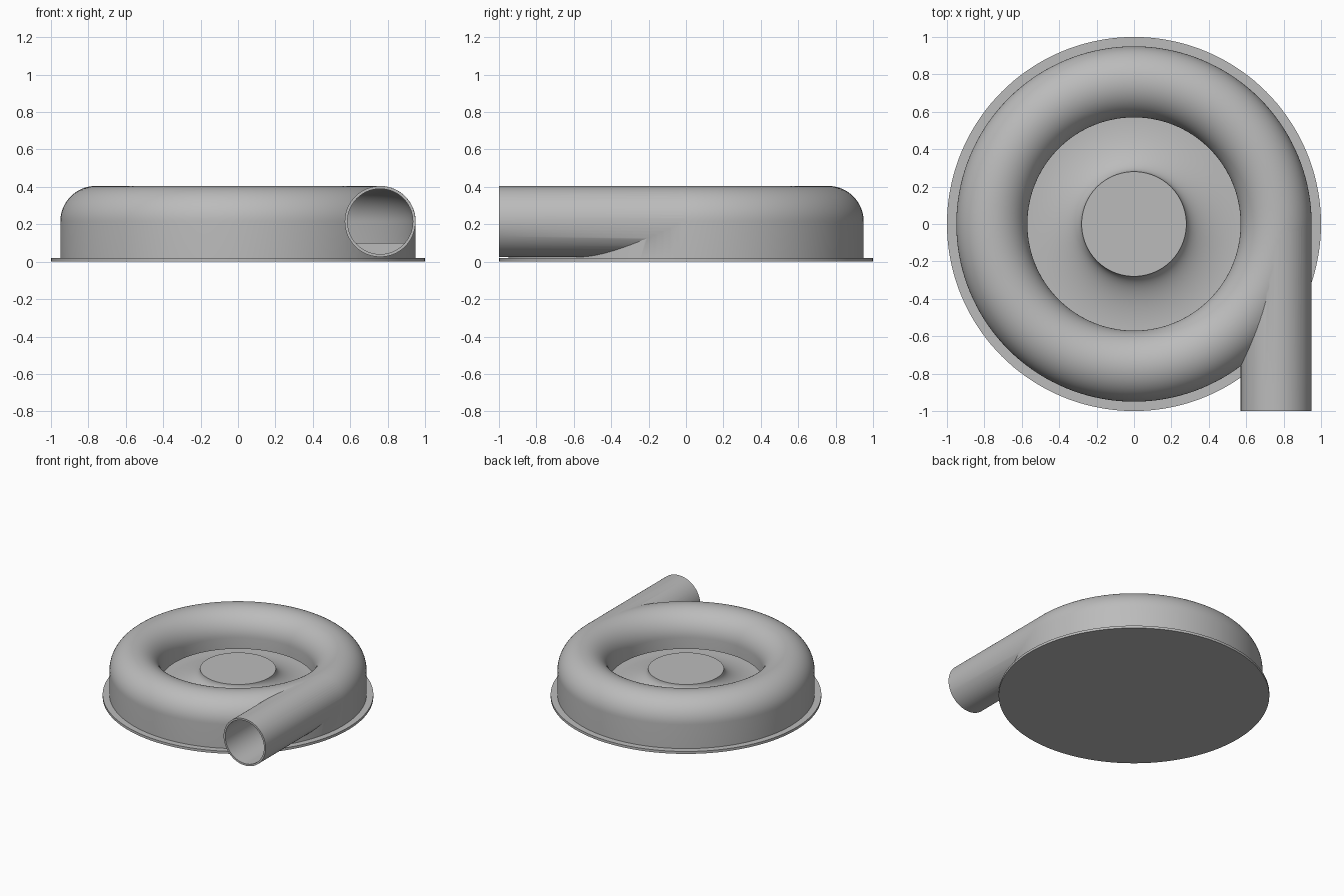
import bpy, bmesh
from math import pi, sin, cos
from mathutils import Vector

cube = bpy.data.objects.get("Cube")
if cube:
    bpy.data.objects.remove(cube, do_unlink=True)

RING, TUBE, MID = 0.76, 0.19, 0.215   # volute path radius, tube radius, centre height
CAVITY = 0.176                        # inner radius of the hollow volute
FLOOR, LIP, HUB_TOP = 0.10, 0.125, 0.23
HUB = 0.28

grey = bpy.data.materials.new("light_grey")
grey.use_nodes = True
grey.diffuse_color = (0.5, 0.5, 0.5, 1)
grey.node_tree.nodes["Principled BSDF"].inputs["Base Color"].default_value = grey.diffuse_color


def arc(cx, cz, rx, rz, start, end, steps):
    """Points along an elliptical arc in the XZ plane."""
    angles = [start + (end - start) * i / steps for i in range(steps + 1)]
    return [(cx + rx * cos(a), cz + rz * sin(a)) for a in angles]


def lathe(name, profile, steps=144):
    """Revolve a radius/height profile about the vertical axis."""
    bm = bmesh.new()
    verts = [bm.verts.new((r, 0, z)) for r, z in profile]
    edges = [bm.edges.new(pair) for pair in zip(verts, verts[1:])]
    bmesh.ops.spin(bm, geom=verts + edges, cent=(0, 0, 0), axis=(0, 0, 1),
                   angle=2 * pi, steps=steps)
    bmesh.ops.remove_doubles(bm, verts=bm.verts, dist=0.0001)
    bmesh.ops.recalc_face_normals(bm, faces=bm.faces)
    mesh = bpy.data.meshes.new(name)
    bm.to_mesh(mesh)
    bm.free()
    obj = bpy.data.objects.new(name, mesh)
    bpy.context.collection.objects.link(obj)
    mesh.materials.append(grey)
    return obj


def pipe(name, radius, y_front, y_back):
    """Solid cylinder lying along y at the outlet position."""
    bpy.ops.mesh.primitive_cylinder_add(
        vertices=72, radius=radius, depth=y_back - y_front,
        location=(RING, (y_front + y_back) / 2, MID), rotation=(pi / 2, 0, 0))
    obj = bpy.context.object
    obj.name = name
    obj.data.materials.append(grey)
    return obj


def combine(target, tool, operation):
    """Apply a boolean and discard its tool."""
    bpy.context.view_layer.objects.active = target
    mod = target.modifiers.new(operation.lower(), "BOOLEAN")
    mod.operation, mod.object, mod.solver = operation, tool, "EXACT"
    bpy.ops.object.modifier_apply(modifier=mod.name)
    bpy.data.objects.remove(tool, do_unlink=True)


def smooth(obj):
    bpy.ops.object.select_all(action="DESELECT")
    obj.select_set(True)
    bpy.context.view_layer.objects.active = obj
    bpy.ops.object.shade_smooth_by_angle(angle=pi / 6)


# Round mounting plate
base_plate = lathe("base_plate", [(0, 0), (1, 0), (1, 0.02), (0, 0.02)])

# Hollow volute with raised floor and flared central hub, one section
outer_wall, inner_lip = RING + TUBE, RING - TUBE
profile = [(0, 0.01), (outer_wall, 0.01)]
profile += arc(RING, MID, TUBE, TUBE, 0, pi, 32)
profile += [(inner_lip, LIP), (RING - CAVITY, LIP)]
profile += arc(RING, MID, CAVITY, CAVITY, pi, 0, 32)
profile += [(RING + CAVITY, FLOOR)]
profile += arc(inner_lip, HUB_TOP, inner_lip - HUB, HUB_TOP - FLOOR, 1.5 * pi, pi, 20)
profile += [(0, HUB_TOP)]
housing = lathe("volute_housing", profile)

# Straight tangential outlet, then bored through into the volute
combine(housing, pipe("outlet_pipe", TUBE - 0.0005, -1.0, 0.0), "UNION")
combine(housing, pipe("outlet_bore", CAVITY - 0.0015, -1.1, 0.0), "DIFFERENCE")

for part in (base_plate, housing):
    smooth(part)
